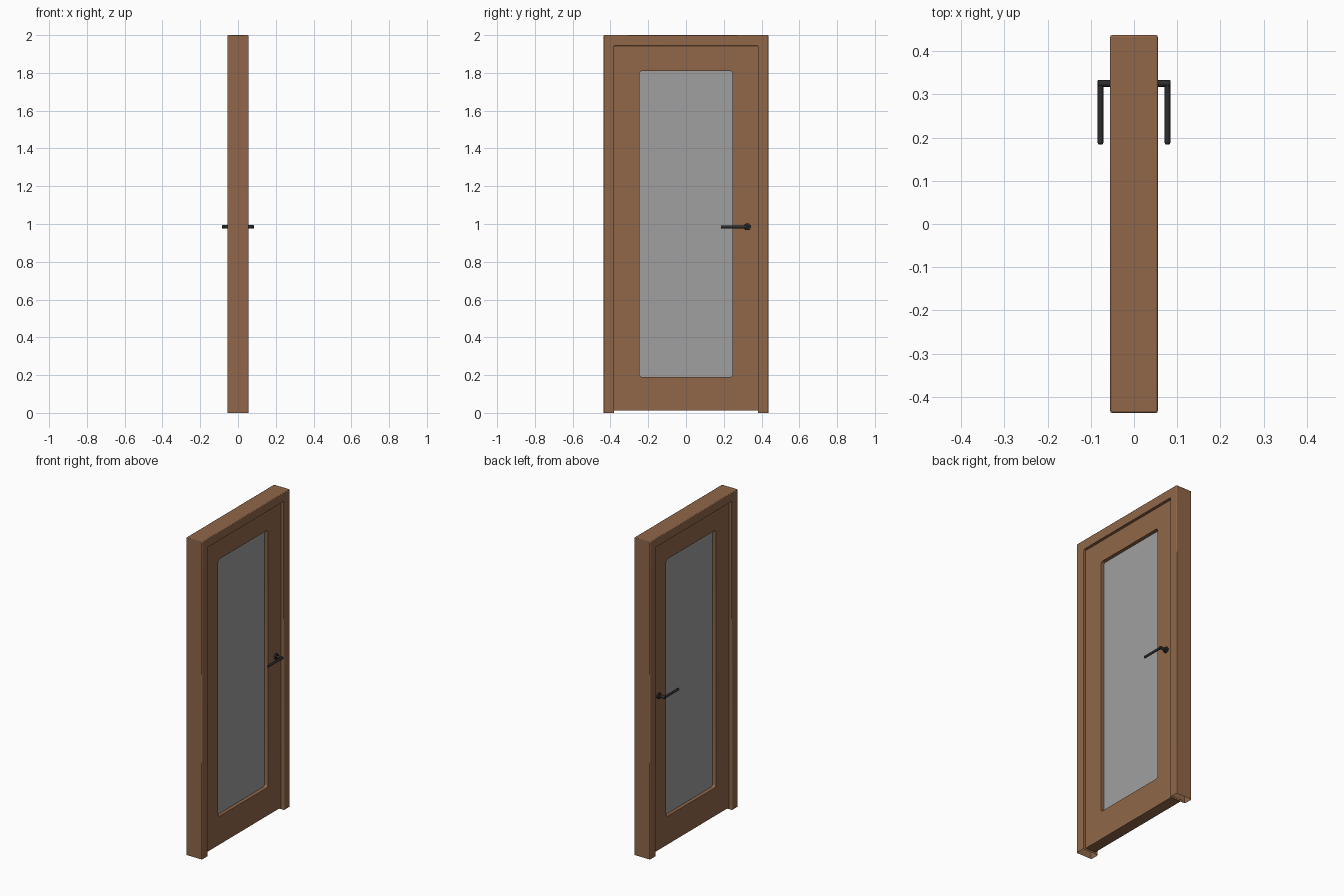
import bpy, bmesh, math

if "Cube" in bpy.data.objects:
    bpy.data.objects.remove(bpy.data.objects["Cube"])

def material(name, col):
    m = bpy.data.materials.new(name)
    m.diffuse_color = (*col, 1)
    m.use_nodes = True
    m.node_tree.nodes["Principled BSDF"].inputs["Base Color"].default_value = m.diffuse_color
    return m

WOOD = material("brown wood", (0.28, 0.135, 0.066))
GLASS = material("grey glass", (0.35, 0.35, 0.35))
METAL = material("dark metal", (0.026, 0.026, 0.028))

def finish(name, bm, mat, bevel=0, segs=2):
    bmesh.ops.recalc_face_normals(bm, faces=bm.faces)
    me = bpy.data.meshes.new(name)
    bm.to_mesh(me)
    bm.free()
    ob = bpy.data.objects.new(name, me)
    bpy.context.collection.objects.link(ob)
    me.materials.append(mat)
    if bevel:
        b = ob.modifiers.new("bevel", 'BEVEL')
        b.width, b.segments, b.limit_method = bevel, segs, 'ANGLE'
        b.angle_limit = math.radians(40)
    bpy.ops.object.select_all(action='DESELECT')
    ob.select_set(True)
    bpy.context.view_layer.objects.active = ob
    bpy.ops.object.shade_smooth_by_angle(angle=math.radians(35))
    return ob

def bridge(bm, a, b):
    n = len(a)
    for i in range(n):
        bm.faces.new((a[i], a[(i + 1) % n], b[(i + 1) % n], b[i]))

# Door frame: hollow casing swept up, across and down, open at the floor
W, H, D, T = 0.437, 2.0, 0.055, 0.057
profile = [(0, -D), (0, D), (T, D), (T, -D)]
bm = bmesh.new()
rings = []
for side, top in ((-1, 0), (-1, 1), (1, 1), (1, 0)):
    rings.append([bm.verts.new((x, side * (W - d), (H - d) if top else 0)) for d, x in profile])
for a, b in zip(rings, rings[1:]):
    bridge(bm, a, b)
finish("door_frame", bm, WOOD, 0.004)

# Door leaf: slab with a rounded window opening
def rounded_rect(hy, z0, z1, r, n=5):
    pts = []
    for k, (cy, cz) in enumerate(((hy - r, z1 - r), (-hy + r, z1 - r), (-hy + r, z0 + r), (hy - r, z0 + r))):
        for i in range(n):
            a = math.pi / 2 * (k + i / (n - 1))
            pts.append((cy + r * math.cos(a), cz + r * math.sin(a)))
    return pts

L = 0.035
outer = rounded_rect(0.381, 0.012, 1.946, 0.001)
inner = rounded_rect(0.247, 0.19, 1.81, 0.015)
bm = bmesh.new()
loops = [[bm.verts.new((x, y, z)) for y, z in pts]
         for pts, x in ((outer, L), (outer, -L), (inner, -L), (inner, L))]
for i in range(4):
    bridge(bm, loops[i], loops[(i + 1) % 4])
finish("door_leaf", bm, WOOD)

# Glass pane
bm = bmesh.new()
bmesh.ops.create_cube(bm, size=1)
for v in bm.verts:
    v.co = (v.co.x * 0.026, v.co.y * 0.51, 1 + v.co.z * 1.64)
finish("glass_pane", bm, GLASS)

# Handles: built on one side, mirrored to the other
def rod(name, axis, start, length, ra, rz, y=0.0, x=0.0, bevel=0.002):
    bm = bmesh.new()
    bmesh.ops.create_cone(bm, cap_ends=True, segments=24, radius1=1, radius2=1, depth=1)
    for v in bm.verts:
        p, q, t = v.co.x * ra, v.co.y * rz, start + (v.co.z + 0.5) * length
        v.co = (t, y + p, 0.985 + q) if axis == 'x' else (x + p, t, 0.985 + q)
    ob = finish(name, bm, METAL, bevel, 3)
    m = ob.modifiers.new("mirror", 'MIRROR')
    m.use_axis = (True, False, False)

rod("handle_rosette", 'x', L - 0.003, 0.014, 0.018, 0.018, y=0.325)
rod("handle_neck", 'x', L, 0.049, 0.008, 0.009, y=0.325)
rod("handle_lever", 'y', 0.184, 0.148, 0.0065, 0.008, x=0.0775, bevel=0.004)
